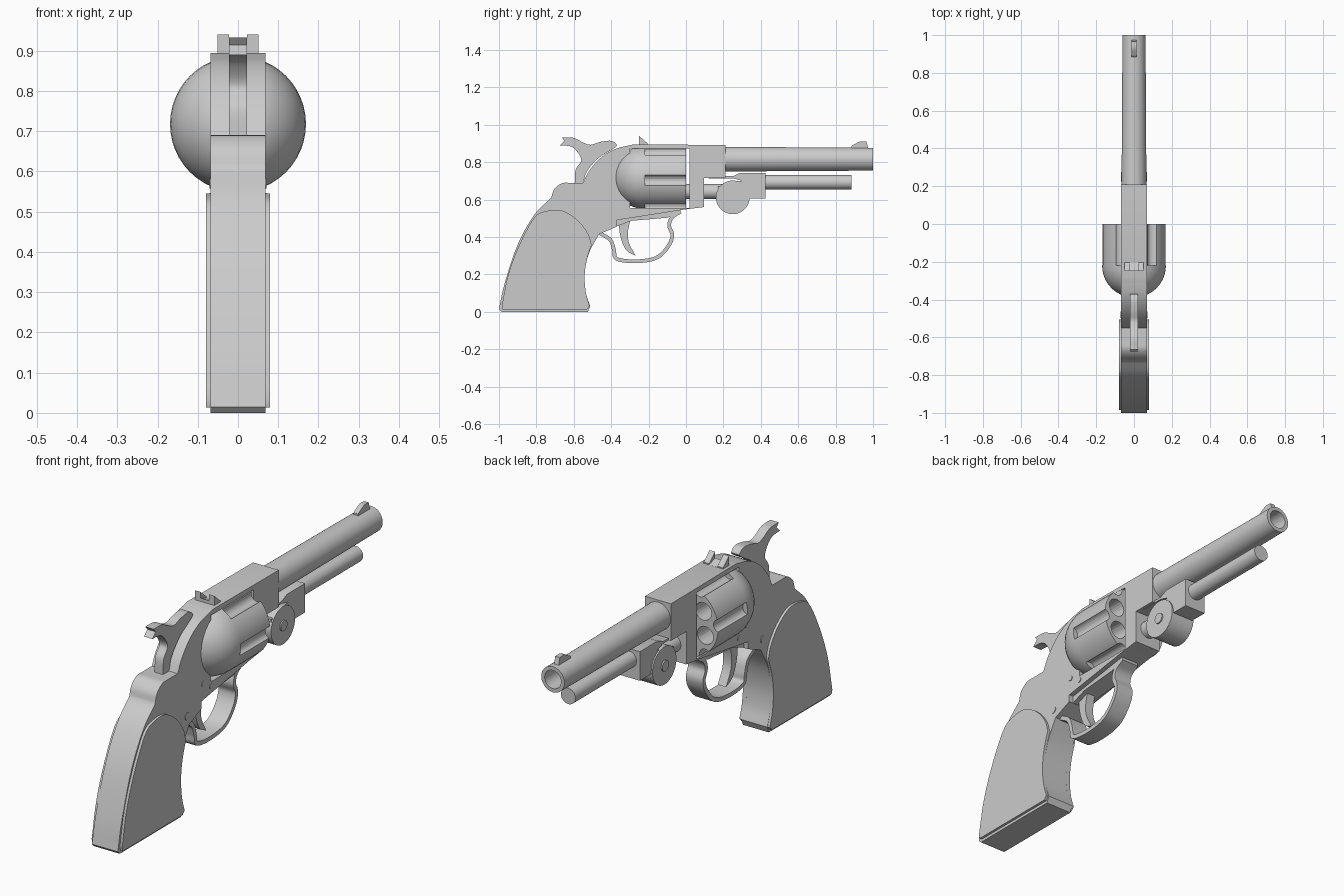
import bpy, bmesh, math
from mathutils import Vector, Matrix

cube = bpy.data.objects.get("Cube")
if cube:
    bpy.data.objects.remove(cube, do_unlink=True)

steel = bpy.data.materials.new("plain grey")
steel.use_nodes = True
GREY = (0.6, 0.6, 0.6, 1)
steel.diffuse_color = GREY
steel.node_tree.nodes["Principled BSDF"].inputs["Base Color"].default_value = GREY


def finish(name, bm):
    bmesh.ops.remove_doubles(bm, verts=bm.verts, dist=0.0001)
    bmesh.ops.recalc_face_normals(bm, faces=bm.faces)
    mesh = bpy.data.meshes.new(name)
    bm.to_mesh(mesh)
    bm.free()
    mesh.materials.append(steel)
    ob = bpy.data.objects.new(name, mesh)
    bpy.context.collection.objects.link(ob)
    return ob


def activate(ob):
    bpy.ops.object.select_all(action='DESELECT')
    ob.select_set(True)
    bpy.context.view_layer.objects.active = ob


def smooth(ob, angle=35):
    activate(ob)
    bpy.ops.object.shade_smooth_by_angle(angle=math.radians(angle))
    return ob


def cut(ob, cutter):
    cutter.hide_render = True
    mod = ob.modifiers.new("cut", 'BOOLEAN')
    mod.object, mod.operation, mod.solver = cutter, 'DIFFERENCE', 'EXACT'
    activate(ob)
    bpy.ops.object.modifier_apply(modifier=mod.name)
    bpy.data.objects.remove(cutter, do_unlink=True)


def spline(points, steps=5):
    """Smooth curve through the given points."""
    p = [Vector(q) for q in points]
    p = [2 * p[0] - p[1]] + p + [2 * p[-1] - p[-2]]
    out = []
    for a, b, c, d in zip(p, p[1:], p[2:], p[3:]):
        for i in range(steps):
            t = i / steps
            out.append(0.5 * (2 * b + (c - a) * t + (2 * a - 5 * b + 4 * c - d) * t * t
                              + (3 * b - a - 3 * c + d) * t ** 3))
    return out + [p[-2]]


def outline(*runs):
    """Join runs: three or more points curve, one or two stay straight."""
    pts = []
    for run in runs:
        for q in (spline(run) if len(run) > 2 else [Vector(q) for q in run]):
            if not pts or (q - pts[-1]).length > 0.002:
                pts.append(q)
    return pts


def slab(name, pts, x0, x1):
    """Side profile (y, z) extruded from x0 to x1."""
    bm = bmesh.new()
    face = bm.faces.new([bm.verts.new((x0, p[0], p[1])) for p in pts])
    ext = bmesh.ops.extrude_face_region(bm, geom=[face], use_keep_orig=True)
    verts = [v for v in ext["geom"] if isinstance(v, bmesh.types.BMVert)]
    bmesh.ops.translate(bm, verts=verts, vec=(x1 - x0, 0, 0))
    return smooth(finish(name, bm))


def ribbon(name, path, thick, half):
    """Strip of even thickness along a curved path."""
    c = spline(path)
    left, right = [], []
    for i, p in enumerate(c):
        d = (c[min(i + 1, len(c) - 1)] - c[max(i - 1, 0)]).normalized()
        n = Vector((-d.y, d.x)) * thick / 2
        left.append(p + n)
        right.append(p - n)
    return slab(name, left + right[::-1], -half, half)


def lathe(name, profile, z, sides=40):
    """Profile of (radius, y) turned about a lengthwise axis at height z."""
    bm = bmesh.new()
    vs = [bm.verts.new((r, y, z)) for r, y in profile]
    es = [bm.edges.new(e) for e in zip(vs, vs[1:])]
    bmesh.ops.spin(bm, geom=vs + es, cent=(0, 0, z), axis=(0, 1, 0),
                   angle=math.tau, steps=sides, use_merge=True)
    bmesh.ops.dissolve_degenerate(bm, edges=bm.edges, dist=0.0001)
    return smooth(finish(name, bm))


def crosspin(name, y, z, r, half, sides=32):
    ring = [(y + r * math.cos(math.tau * i / sides), z + r * math.sin(math.tau * i / sides))
            for i in range(sides)]
    return slab(name, ring, -half, half)


def box_profile(y0, z0, y1, z1):
    return [(y0, z0), (y1, z0), (y1, z1), (y0, z1)]


HALF = 0.068      # half width of the frame
AXIS = 0.718      # height of the cylinder axis

# Frame with grip core, opened for the cylinder
frame = slab("frame", outline(
    [(-1, .015), (-.97, .15), (-.9, .36), (-.81, .52), (-.72, .61)],
    [(-.72, .61), (-.705, .655), (-.665, .687), (-.62, .69)],
    [(-.555, .69)],
    [(-.55, .69), (-.52, .75), (-.46, .82), (-.38, .87), (-.28, .895)],
    [(.21, .892), (.21, .716)],
    [(.095, .716), (.095, .56)],
    [(0, .548), (-.37, .49)],
    [(-.37, .455), (-.465, .415)],
    [(-.465, .415), (-.52, .31), (-.542, .2), (-.535, .1), (-.512, .03)],
    [(-.525, 0), (-.985, 0)]), -HALF, HALF)
cut(frame, slab("window_cutter", box_profile(-.3, .556, .02, .872), -.3, .3))
smooth(frame)

# Grip panels on both sides
panel = outline(
    [(-.985, .03), (-.95, .2), (-.89, .36), (-.81, .505), (-.74, .54), (-.66, .54),
     (-.58, .49), (-.525, .42), (-.505, .36)],
    [(-.505, .36), (-.53, .28), (-.542, .19), (-.535, .1), (-.515, .03)],
    [(-.53, .013), (-.98, .013)])
for side, name in ((1, "left_grip_panel"), (-1, "right_grip_panel")):
    slab(name, panel, side * (HALF - .01), side * .08)

# Cylinder with domed rear, flutes and chambers
R = .169
dome = [(R * math.sin(a), -.22 - R * math.cos(a))
        for a in (math.pi / 2 * i / 10 for i in range(11))]
cylinder = lathe("cylinder", dome + [(R, 0), (0, 0)], AXIS, 48)
bm = bmesh.new()
for i in range(6):
    for turn, dist, rad, rear in ((-5, .175, .03, -.22), (25, .112, .042, -.25)):
        a = math.radians(turn + 60 * i)
        place = Matrix.Translation((dist * math.cos(a), rear / 2 + .05, AXIS + dist * math.sin(a)))
        bmesh.ops.create_cone(bm, cap_ends=True, segments=24, radius1=rad, radius2=rad,
                              depth=.1 - rear, matrix=place @ Matrix.Rotation(math.pi / 2, 4, 'X'))
cut(cylinder, finish("chamber_cutter", bm))
smooth(cylinder)

# Barrel with open bore, and front sight
lathe("barrel", [(0, .18), (.066, .18), (.061, 1), (.043, 1), (.043, .4), (0, .4)], .816)
slab("front_sight", outline([(.885, .87), (.885, .885)], [(.89, .89), (.93, .91), (.965, .91)],
                            [(.975, .87)]), -.012, .012)

# Rear sight with notch
for side, name in ((1, "left_rear_sight"), (-1, "right_rear_sight")):
    slab(name, [(-.25, .885), (-.25, .94), (-.205, .9), (-.205, .885)], side * .022, side * .051)
slab("rear_sight_base", [(-.25, .885), (-.25, .91), (-.205, .895), (-.205, .885)], -.03, .03)

# Rods and lever block under the barrel
lathe("lower_rod", [(0, .4), (.038, .4), (.038, .885), (0, .885)], .693)
lathe("pivot_rod", [(0, 0), (.04, 0), (.04, .2), (0, .2)], .643)
slab("lever_block", outline(
    [(.12, .725), (.12, .714)], [(.25, .714), (.30, .7)],
    [(.30, .7), (.25, .695), (.2, .675), (.17, .67)],
    [(.17, .605), (.425, .605)], [(.425, .743), (.29, .743)], [(.25, .725)]), -.055, .055)
crosspin("lever_wheel", .25, .612, .09, .062, 40)
crosspin("wheel_pin", .25, .612, .025, .068)

# Hammer
slab("hammer", outline(
    [(-.665, .933), (-.6, .93), (-.55, .905), (-.51, .893), (-.46, .908), (-.4, .914),
     (-.37, .89), (-.395, .868)],
    [(-.395, .868), (-.47, .82), (-.53, .75), (-.55, .685)],
    [(-.595, .685)],
    [(-.595, .685), (-.59, .76), (-.56, .81), (-.585, .86), (-.62, .885), (-.675, .89)],
    [(-.65, .915)]), -.022, .022)

# Trigger, guard and guard plate
slab("trigger", outline([(-.3, .5)],
                        [(-.36, .48), (-.35, .4), (-.32, .33), (-.27, .3)],
                        [(-.27, .3), (-.305, .37), (-.31, .43), (-.295, .5)]), -.022, .022)
ribbon("trigger_guard", [(-.46, .42), (-.405, .385), (-.385, .33), (-.37, .283), (-.27, .27),
                         (-.16, .288), (-.095, .35), (-.073, .41), (-.09, .46),
                         (-.075, .505), (-.03, .535)], .02, .045)
slab("guard_plate", [(-.37, .5), (-.37, .457), (-.29, .487), (-.1, .503), (-.03, .53),
                     (-.03, .548)], -.045, .045)

# Frame screws
for i, (y, z, r) in enumerate(((-.48, .46, .017), (-.36, .57, .012), (-.3, .535, .012))):
    crosspin("frame_screw_%d" % (i + 1), y, z, r, HALF + .003, 16)
